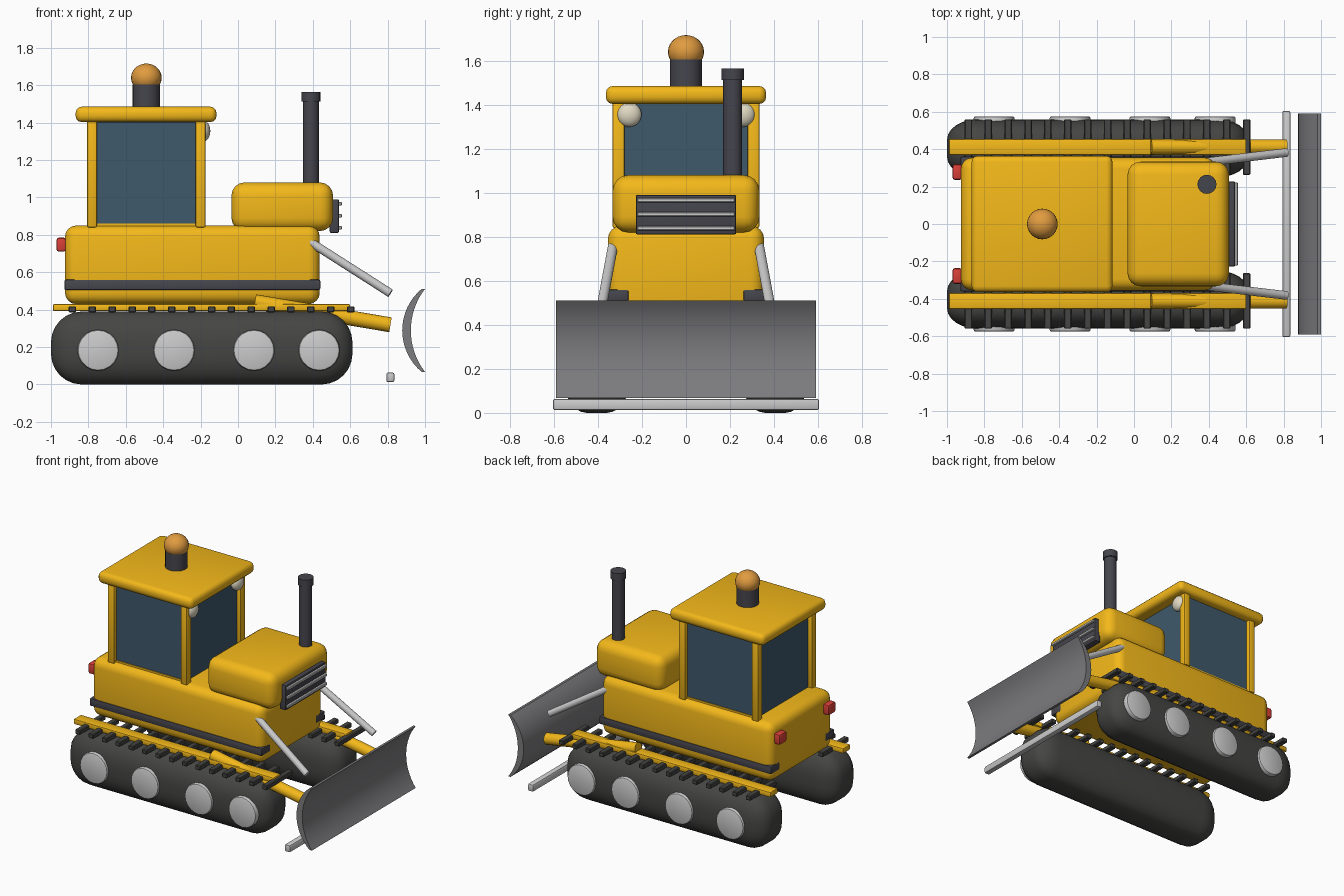
import bpy, bmesh, math
from mathutils import Vector

if "Cube" in bpy.data.objects:
    bpy.data.objects.remove(bpy.data.objects["Cube"])


def material(name, r, g, b):
    m = bpy.data.materials.new(name)
    m.diffuse_color = (r, g, b, 1)
    m.use_nodes = True
    m.node_tree.nodes["Principled BSDF"].inputs["Base Color"].default_value = m.diffuse_color
    return m


YELLOW = material("yellow_paint", 0.9, 0.48, 0.01)
RUBBER = material("track_rubber", 0.06, 0.06, 0.058)
DARK = material("dark_metal", 0.06, 0.06, 0.075)
STEEL = material("blade_steel", 0.2, 0.2, 0.21)
LIGHT = material("light_metal", 0.55, 0.55, 0.54)
GLASS = material("window_glass", 0.05, 0.1, 0.15)
ORANGE = material("beacon_orange", 0.75, 0.33, 0.05)
RED = material("lamp_red", 0.7, 0.05, 0.04)
CREAM = material("lamp_cream", 0.75, 0.7, 0.55)


def finish(name, bm, mat, angle=35):
    bmesh.ops.recalc_face_normals(bm, faces=bm.faces)
    me = bpy.data.meshes.new(name)
    bm.to_mesh(me)
    bm.free()
    me.materials.append(mat)
    ob = bpy.data.objects.new(name, me)
    bpy.context.collection.objects.link(ob)
    bpy.ops.object.select_all(action='DESELECT')
    bpy.context.view_layer.objects.active = ob
    ob.select_set(True)
    bpy.ops.object.shade_smooth_by_angle(angle=math.radians(angle))
    return ob


def box(name, xs, ys, zs, mat, r=0.0, seg=3, stretch=1.0):
    """Box from min/max pairs with rounded edges; stretch squeezes the rounding in y."""
    bm = bmesh.new()
    bmesh.ops.create_cube(bm, size=1)
    size = Vector((xs[1] - xs[0], (ys[1] - ys[0]) * stretch, zs[1] - zs[0]))
    bmesh.ops.scale(bm, vec=size, verts=bm.verts)
    if r:
        bmesh.ops.bevel(bm, geom=bm.edges[:], offset=r, segments=seg,
                        profile=0.5, affect='EDGES')
    bmesh.ops.scale(bm, vec=(1, 1 / stretch, 1), verts=bm.verts)
    mid = Vector((sum(xs), sum(ys), sum(zs))) / 2
    bmesh.ops.translate(bm, vec=mid, verts=bm.verts)
    return finish(name, bm, mat)


def rod(name, a, b, r, mat, sides=16, bevel=0.0):
    """Cylinder between two points."""
    a, b = Vector(a), Vector(b)
    bm = bmesh.new()
    bmesh.ops.create_cone(bm, cap_ends=True, segments=sides, radius1=r,
                          radius2=r, depth=(b - a).length)
    if bevel:
        rims = [e for e in bm.edges if abs(e.verts[0].co.z - e.verts[1].co.z) < 1e-5]
        bmesh.ops.bevel(bm, geom=rims, offset=bevel, segments=2, profile=0.5, affect='EDGES')
    ob = finish(name, bm, mat)
    ob.location = (a + b) / 2
    ob.rotation_euler = (b - a).to_track_quat('Z', 'Y').to_euler()
    return ob


def ball(name, loc, radii, mat):
    bm = bmesh.new()
    bmesh.ops.create_uvsphere(bm, u_segments=24, v_segments=14, radius=1)
    bmesh.ops.scale(bm, vec=radii, verts=bm.verts)
    ob = finish(name, bm, mat, 60)
    ob.location = loc
    return ob


def span(s, a, b):
    return sorted((s * a, s * b))


# Body, hood and rear-to-front structure
box("body", (-0.925, 0.437), (-0.355, 0.355), (0.43, 0.85), YELLOW, 0.06, 4)
box("hood", (-0.035, 0.508), (-0.333, 0.333), (0.82, 1.08), YELLOW, 0.07, 4)

# Grille with slats
box("grille_panel", (0.49, 0.54), (-0.228, 0.228), (0.81, 0.99), DARK, 0.008, 2)
for i in range(3):
    z = 0.838 + i * 0.064
    box(f"grille_slat_{i}", (0.525, 0.556), (-0.222, 0.222), (z - 0.01, z + 0.01), LIGHT, 0.004, 1)

# Exhaust
rod("exhaust_pipe", (0.39, 0.212, 1.04), (0.39, 0.212, 1.53), 0.043, DARK, 16)
rod("exhaust_cap", (0.39, 0.212, 1.513), (0.39, 0.212, 1.565), 0.051, DARK, 16)

# Cab
box("cab_glass", (-0.775, -0.205), (-0.305, 0.305), (0.84, 1.41), GLASS, 0.008, 1)
box("cab_sill", (-0.77, -0.21), (-0.31, 0.31), (0.83, 0.86), YELLOW)
box("cab_roof", (-0.868, -0.115), (-0.364, 0.364), (1.403, 1.485), YELLOW, 0.032, 3)
for s in (-1, 1):
    for x in (-0.78, -0.2):
        box("cab_post", (x - 0.026, x + 0.026), span(s, 0.28, 0.333), (0.84, 1.415), YELLOW, 0.008, 2)

# Beacon
rod("beacon_base", (-0.49, 0, 1.47), (-0.49, 0, 1.605), 0.073, DARK, 24)
ball("beacon_lamp", (-0.49, 0, 1.64), (0.082, 0.082, 0.076), ORANGE)

for s, side in ((-1, "front"), (1, "rear")):
    # Track, road wheels and grousers
    box(f"{side}_track", (-1.0, 0.612), span(s, 0.25, 0.56), (0, 0.39), RUBBER, 0.165, 6, 1.5)
    for i, x in enumerate((-0.748, -0.342, 0.085, 0.434)):
        rod(f"{side}_road_wheel_{i}", (x, s * 0.5, 0.183), (x, s * 0.576, 0.183),
            0.11, LIGHT, 20, 0.012)
    for i in range(15):
        x = -0.885 + i * 0.1062
        box(f"{side}_grouser_{i}", (x - 0.02, x + 0.02), span(s, 0.262, 0.56),
            (0.385, 0.418), RUBBER, 0.005, 1)

    # Side rail, stripe, push arm and lift ram
    box(f"{side}_rail", (-0.99, 0.6), span(s, 0.37, 0.455), (0.392, 0.43), YELLOW, 0.008, 2)
    box(f"{side}_stripe", (-0.928, 0.44), span(s, 0.26, 0.361), (0.505, 0.56), DARK, 0.008, 2)
    rod(f"{side}_push_arm", (0.09, s * 0.412, 0.442), (0.815, s * 0.412, 0.319), 0.04, YELLOW, 16)
    rod(f"{side}_lift_ram", (0.31, s * 0.322, 0.81), (0.815, s * 0.382, 0.488), 0.023, LIGHT, 16)

    # Work lamps and tail lamps
    ball(f"{side}_work_lamp", (-0.185, s * 0.258, 1.355), (0.037, 0.056, 0.056), CREAM)
    box(f"{side}_tail_lamp", (-0.97, -0.92), span(s, 0.236, 0.32), (0.71, 0.785), RED, 0.012, 2)

# Curved blade: crescent profile extruded across y
half, mid_z = 0.222, 0.289


def arc(x_mid, x_tip, n=16):
    sag = x_tip - x_mid
    rad = (half * half + sag * sag) / (2 * sag)
    top = math.asin(half / rad)
    return [(x_mid + rad * (1 - math.cos(t)), mid_z + rad * math.sin(t))
            for t in (top * (2 * i / n - 1) for i in range(n + 1))]


bm = bmesh.new()
profile = arc(0.878, 0.982) + arc(0.924, 1.0)[::-1]
face = bm.faces.new([bm.verts.new((x, -0.59, z)) for x, z in profile])
new = bmesh.ops.extrude_face_region(bm, geom=[face])["geom"]
bmesh.ops.translate(bm, vec=(0, 1.18, 0), verts=[v for v in new if isinstance(v, bmesh.types.BMVert)])
finish("blade", bm, STEEL)

# Cutting edge bar
box("cutting_edge", (0.793, 0.836), (-0.605, 0.605), (0.012, 0.064), LIGHT, 0.01, 2)
